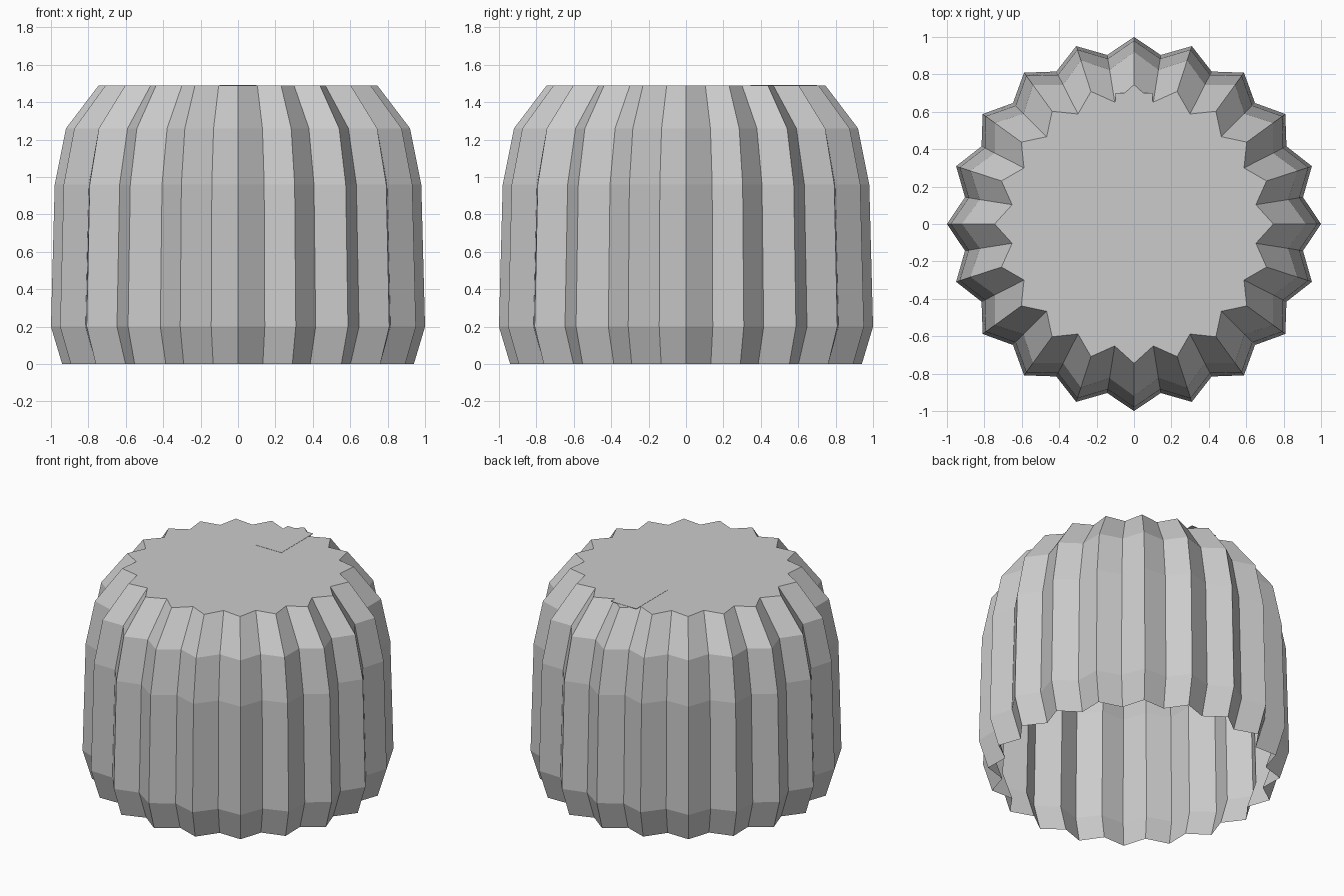
import bpy, bmesh, math

cube = bpy.data.objects.get("Cube")
if cube:
    bpy.data.objects.remove(cube, do_unlink=True)

# Single plain grey material
grey = bpy.data.materials.new("plain_grey")
grey.use_nodes = True
colour = (0.6, 0.6, 0.6, 1)
grey.diffuse_color = colour
grey.node_tree.nodes["Principled BSDF"].inputs["Base Color"].default_value = colour

RIBS = 20
HEIGHT = 1.49
# Height, ridge radius, groove radius
PROFILE = [(0, 0.94, 0.85), (0.2, 1.0, 0.915), (0.96, 0.98, 0.895),
           (1.26, 0.92, 0.835), (HEIGHT, 0.745, 0.66)]


def finish(bm, name):
    bmesh.ops.recalc_face_normals(bm, faces=bm.faces)
    mesh = bpy.data.meshes.new(name)
    bm.to_mesh(mesh)
    bm.free()
    mesh.materials.append(grey)
    obj = bpy.data.objects.new(name, mesh)
    bpy.context.collection.objects.link(obj)
    return obj


def ribbed_ring(bm, z, ridge, groove):
    ring = []
    for i in range(2 * RIBS):
        a = math.pi * i / RIBS
        r = groove if i % 2 else ridge
        ring.append(bm.verts.new((r * math.cos(a), r * math.sin(a), z)))
    return ring


# Fluted shell, open underneath and closed by a flat top
bm = bmesh.new()
rings = [ribbed_ring(bm, *row) for row in PROFILE]
for low, high in zip(rings, rings[1:]):
    for i in range(2 * RIBS):
        j = (i + 1) % (2 * RIBS)
        bm.faces.new((low[i], low[j], high[j], high[i]))
bm.faces.new(rings[-1])
finish(bm, "fluted_shell")

# Thin flat tab lying at the back of the top
bm = bmesh.new()
bmesh.ops.create_cube(bm, size=1)
bmesh.ops.scale(bm, vec=(0.2, 0.355, 0.003), verts=bm.verts)
bmesh.ops.translate(bm, vec=(0, 0.522, HEIGHT), verts=bm.verts)
finish(bm, "top_tab")
